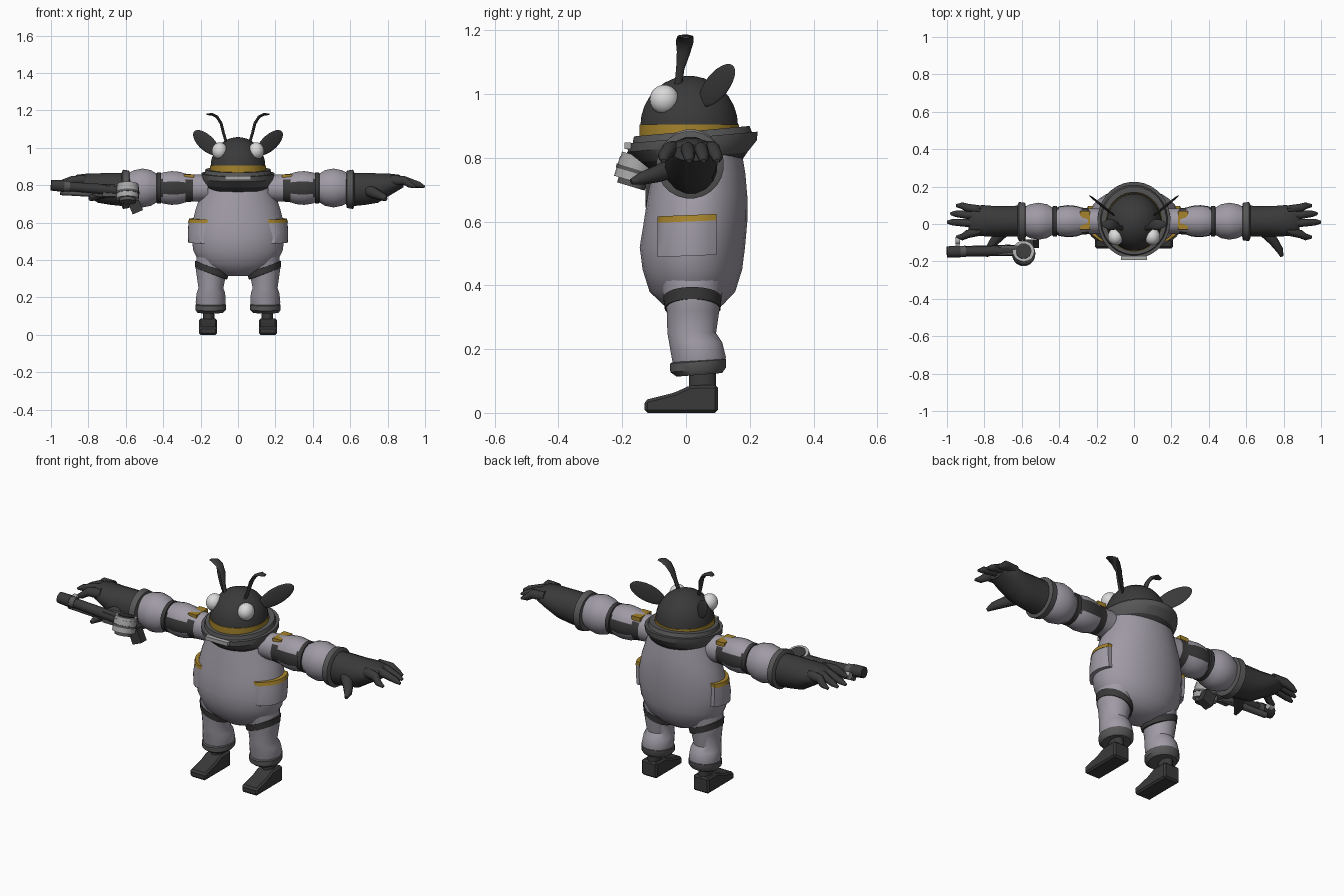
import bpy, bmesh, math
from mathutils import Vector, Matrix

if "Cube" in bpy.data.objects:
    bpy.data.objects.remove(bpy.data.objects["Cube"])


def material(name, r, g, b):
    m = bpy.data.materials.new(name)
    m.diffuse_color = (r, g, b, 1)
    m.use_nodes = True
    m.node_tree.nodes["Principled BSDF"].inputs["Base Color"].default_value = m.diffuse_color
    return m


SUIT = material("suit_lavender_grey", 0.35, 0.325, 0.375)
DARK = material("charcoal", 0.042, 0.042, 0.042)
GREY = material("mid_grey", 0.095, 0.095, 0.095)
GOLD = material("mustard", 0.38, 0.23, 0.025)
EYE = material("eye_white", 0.7, 0.7, 0.7)
METAL = material("light_metal", 0.4, 0.4, 0.4)


def finish(bm, name, mats, rule=None, angle=40):
    """Turn a bmesh into a named object, coloured by an optional rule."""
    bmesh.ops.recalc_face_normals(bm, faces=bm.faces)
    if rule:
        for f in bm.faces:
            f.material_index = rule(f.calc_center_median())
    me = bpy.data.meshes.new(name)
    bm.to_mesh(me)
    bm.free()
    ob = bpy.data.objects.new(name, me)
    bpy.context.collection.objects.link(ob)
    for m in mats:
        me.materials.append(m)
    bpy.ops.object.select_all(action='DESELECT')
    ob.select_set(True)
    bpy.context.view_layer.objects.active = ob
    bpy.ops.object.shade_smooth_by_angle(angle=math.radians(angle))
    return ob


def skin(name, loops, mats, rule=None, angle=40):
    """Join equal point loops into a capped skin."""
    bm = bmesh.new()
    rows = [[bm.verts.new(p) for p in loop] for loop in loops]
    n = len(rows[0])
    for a, b in zip(rows, rows[1:]):
        for i in range(n):
            bm.faces.new((a[i], a[(i + 1) % n], b[(i + 1) % n], b[i]))
    bm.faces.new(rows[0])
    bm.faces.new(rows[-1])
    return finish(bm, name, mats, rule, angle)


def loft(name, rings, mats, axis='Z', side=1, segs=24, shear=(0, 0), rule=None, angle=40):
    """Rings are (position, centre a, centre b, radius a, radius b)."""
    loops = []
    for t, ca, cb, ra, rb in rings:
        loop = []
        for i in range(segs):
            w = 2 * math.pi * (i + 0.5) / segs
            a, b = ca + ra * math.cos(w), cb + rb * math.sin(w)
            p = (a, b, t + shear[0] * (a - ca) + shear[1] * b) if axis == 'Z' else (t, a, b)
            loop.append((p[0] * side, p[1], p[2]))
        loops.append(loop)
    return skin(name, loops, mats, rule, angle)


def tube(name, pts, mat, side=1, segs=10, ref=(0, 1, 0)):
    """Sweep along points (x, y, z, width along ref, thickness)."""
    ps = [Vector(p[:3]) for p in pts]
    loops = []
    for i, p in enumerate(pts):
        t = (ps[min(i + 1, len(ps) - 1)] - ps[max(i - 1, 0)]).normalized()
        v = t.cross(Vector(ref)).normalized()
        u = v.cross(t)
        loop = []
        for k in range(segs):
            w = 2 * math.pi * k / segs
            q = ps[i] + u * p[3] * math.cos(w) + v * p[-1] * math.sin(w)
            loop.append((q.x * side, q.y, q.z))
        loops.append(loop)
    return skin(name, loops, [mat])


def ball(name, mat, matrix):
    bm = bmesh.new()
    bmesh.ops.create_uvsphere(bm, u_segments=20, v_segments=12, radius=1, matrix=matrix)
    return finish(bm, name, [mat])


def box(name, centre, size, mat, rot=Matrix()):
    bm = bmesh.new()
    bmesh.ops.create_cube(bm, size=1, matrix=Matrix.Translation(centre) @ rot @ Matrix.Diagonal((*size, 1)))
    return finish(bm, name, [mat])


# Torso
BODY = [(.315, 0, .02, .07, .06), (.34, 0, .022, .15, .095), (.38, 0, .02, .205, .135),
        (.45, 0, .02, .24, .157), (.52, 0, .02, .25, .166), (.6, 0, .03, .245, .163),
        (.68, 0, .036, .225, .157), (.75, 0, .04, .2, .147), (.82, 0, .04, .18, .135)]
loft("torso", BODY, [SUIT], segs=32)


def torso_x(y, z):
    """Half width of the torso at a given depth and height."""
    for a, b in zip(BODY, BODY[1:]):
        if a[0] <= z <= b[0]:
            k = (z - a[0]) / (b[0] - a[0])
            cy, rx, ry = (a[i] + k * (b[i] - a[i]) for i in (2, 3, 4))
            return rx * math.sqrt(max(0, 1 - ((y - cy) / ry) ** 2))


def pocket(name, z0, z1, offset, mat, side):
    """Raised patch that follows the torso side."""
    bm = bmesh.new()
    n = 8
    rows = []
    for z in (z0, (z0 + z1) / 2, z1):
        ys = [-.09 + .185 * i / n for i in range(n + 1)]
        rows.append([bm.verts.new((side * (torso_x(y, z) + offset), y, z + .04 * y)) for y in ys])
    for a, b in zip(rows, rows[1:]):
        for i in range(n):
            bm.faces.new((a[i], a[i + 1], b[i + 1], b[i]))
    ext = bmesh.ops.extrude_face_region(bm, geom=bm.faces[:])
    for v in ext["geom"]:
        if isinstance(v, bmesh.types.BMVert):
            v.co.x -= side * (offset + .012)
    return finish(bm, name, [mat])


# Neck collar, tilted up at the back, with a small clasp plate
loft("collar", [(.775, 0, .03, .165, .145), (.80, 0, .025, .182, .168), (.835, 0, .02, .195, .203),
                (.862, 0, .02, .195, .206), (.862, 0, .02, .18, .188), (.882, 0, .018, .174, .182),
                (.882, 0, .012, .15, .158), (.865, 0, .012, .14, .145)],
     [GREY, DARK], segs=32, shear=(0, .09), rule=lambda c: 1 if c.z - .09 * c.y < .815 else 0, angle=30)
box("collar_clasp", (0, -.183, .838), (.14, .02, .02), METAL)

# Head
loft("head_band", [(.85, 0, .01, .15, .157), (.905, 0, .01, .15, .157)], [GOLD], segs=32)
dome = [math.radians(a) for a in (0, 12, 24, 36, 48, 60, 72, 82, 88)]
loft("head", [(.9 + .157 * math.sin(a), 0, .01, .147 * math.cos(a), .154 * math.cos(a)) for a in dome],
     [DARK], segs=32)

for s, tag in ((1, "left"), (-1, "right")):
    # Eyes, ears and antennae
    ball(f"eye_{tag}", EYE, Matrix.Translation((s * .098, -.068, .983)) @ Matrix.Diagonal((.042, .046, .046, 1)))
    base, tip = Vector((s * .105, .045, .975)), Vector((s * .235, .15, 1.08))
    d = (tip - base).normalized()
    nrm = d.cross(Vector((0, 0, 1))).normalized()
    up = nrm.cross(d)
    rot = Matrix((d, nrm, up)).transposed().to_4x4()
    ball(f"ear_{tag}", DARK, Matrix.Translation((base + tip) / 2) @ rot @ Matrix.Diagonal((.103, .007, .046, 1)))
    tube(f"antenna_{tag}", [(.06, -.025, 1.02, .012, .008), (.078, -.018, 1.08, .013, .008),
                            (.09, -.008, 1.13, .021, .008), (.112, -.004, 1.165, .028, .008),
                            (.14, -.002, 1.18, .026, .007), (.168, 0, 1.178, .012, .004)], DARK, s)

    # Trouser leg, thigh strap, cuff, ankle and boot
    loft(f"trouser_{tag}", [(.43, .12, .02, .1, .105), (.36, .138, .02, .09, .09), (.32, .143, .022, .079, .083),
                            (.25, .145, .018, .067, .077), (.222, .145, .03, .077, .084),
                            (.175, .146, .04, .081, .086), (.145, .146, .04, .074, .08)], [SUIT], side=s)
    loft(f"thigh_strap_{tag}", [(.325, .143, .021, .079, .081), (.327, .143, .021, .086, .088),
                                (.362, .14, .02, .092, .092), (.364, .14, .02, .084, .085)],
         [DARK], side=s, shear=(.36, 0))
    loft(f"trouser_cuff_{tag}", [(.163, .146, .038, .074, .08), (.158, .146, .038, .083, .089),
                                 (.132, .146, .038, .083, .088), (.116, .148, .042, .07, .072)],
         [GREY], side=s, shear=(0, .08))
    loft(f"ankle_{tag}", [(.13, .157, .052, .03, .043), (.06, .157, .052, .034, .045)], [DARK], side=s, segs=12)
    bm = bmesh.new()
    prof = [(-.13, 0), (.1, 0), (.1, .088), (.012, .086), (-.035, .064), (-.13, .04)]
    face = bm.faces.new([bm.verts.new((s * .112, y, z)) for y, z in prof])
    for v in bmesh.ops.extrude_face_region(bm, geom=[face])["geom"]:
        if isinstance(v, bmesh.types.BMVert):
            v.co.x += s * .096
    bmesh.ops.bevel(bm, geom=bm.edges[:], offset=.009, segments=1, affect='EDGES')
    finish(bm, f"boot_{tag}", [DARK], angle=30)

    # Hip pocket with trimmed top edge
    pocket(f"pocket_{tag}", .492, .602, .02, SUIT, s)
    pocket(f"pocket_trim_{tag}", .6, .62, .022, GOLD, s)

    # Puffed sleeve: straps on front and back, ring near the shoulder
    def sleeve_rule(c):
        x, dz = abs(c.x), c.z - .785
        if .24 < x < .28:
            return 1 if dz < .045 else 0
        return 1 if .28 < x < .42 and abs(dz) < .04 else 0
    sleeve = [(.16, .07), (.24, .073), (.28, .077), (.31, .087), (.355, .091), (.4, .084), (.42, .073),
              (.44, .08), (.465, .096), (.51, .105), (.555, .096), (.59, .078)]
    loft(f"sleeve_{tag}", [(x, .015, .785, r * .95, r) for x, r in sleeve], [SUIT, DARK],
         'X', s, rule=sleeve_rule)
    loft(f"elbow_ring_{tag}", [(x, .015, .785, r, r) for x, r in
                               ((.41, .07), (.412, .083), (.434, .083), (.436, .07))], [DARK], 'X', s)
    box(f"shoulder_patch_{tag}", (s * .262, .02, .847), (.052, .1, .022), GOLD)

    # Glove
    loft(f"glove_cuff_{tag}", [(x, .013, .778, r, r) for x, r in
                               ((.578, .08), (.582, .101), (.615, .106), (.622, .09))], [GREY], 'X', s)
    loft(f"glove_palm_{tag}", [(.6, .015, .775, .085, .09), (.68, .015, .78, .083, .087), (.75, .015, .785, .083, .08),
                               (.81, .018, .803, .085, .06), (.86, .02, .815, .076, .042), (.885, .02, .815, .06, .026)],
         [DARK], 'X', s, segs=16)
    for i, (y0, y1, x1) in enumerate(((-.038, -.07, .95), (.002, .01, .998), (.042, .055, .98), (.075, .098, .95))):
        tube(f"finger_{i + 1}_{tag}", [(.82, y0, .825, .024, .03), (.89, (y0 + y1) / 2, .825, .022, .024),
                                       (x1 - .03, y1, .802, .018, .017), (x1, y1, .79, .008, .007)], DARK, s)
    tube(f"thumb_{tag}", [(.69, -.03, .775, .035, .035), (.745, -.09, .75, .027, .027),
                          (.78, -.14, .735, .02, .02), (.79, -.172, .725, .009, .009)], DARK, s, ref=(0, 0, 1))

# Blaster held on the right side
tube("blaster_barrel", [(-.96, -.148, .797, .025), (-.63, -.142, .772, .03)], DARK)
tube("blaster_muzzle", [(-1, -.15, .8, .03), (-.93, -.147, .795, .033)], DARK)
tube("blaster_ring", [(-.93, -.147, .795, .03), (-.9, -.146, .793, .03)], GREY)
tube("blaster_lower_tube", [(-.95, -.135, .762, .016), (-.66, -.13, .75, .02)], GREY)
tube("blaster_sight", [(-.955, -.09, .79, .02), (-.93, -.09, .79, .02)], METAL)
box("blaster_body", (-.66, -.14, .77), (.13, .05, .06), GREY)
axis, mid = Vector((0, .29, .957)), Vector((-.59, -.158, .76))
for name, lo, hi, r, mat in (("drum", -.035, .03, .06, METAL), ("drum_band", -.008, .004, .063, GREY),
                             ("drum_rim", .03, .045, .058, METAL), ("drum_cap", .045, .05, .042, DARK),
                             ("drum_base", -.052, -.035, .045, GREY)):
    a, b = mid + axis * lo, mid + axis * hi
    tube(f"blaster_{name}", [(*a, r), (*b, r)], mat, segs=20, ref=(1, 0, 0))
box("blaster_grip", (-.55, -.105, .69), (.06, .045, .075), DARK, Matrix.Rotation(-.4, 4, 'Y'))
